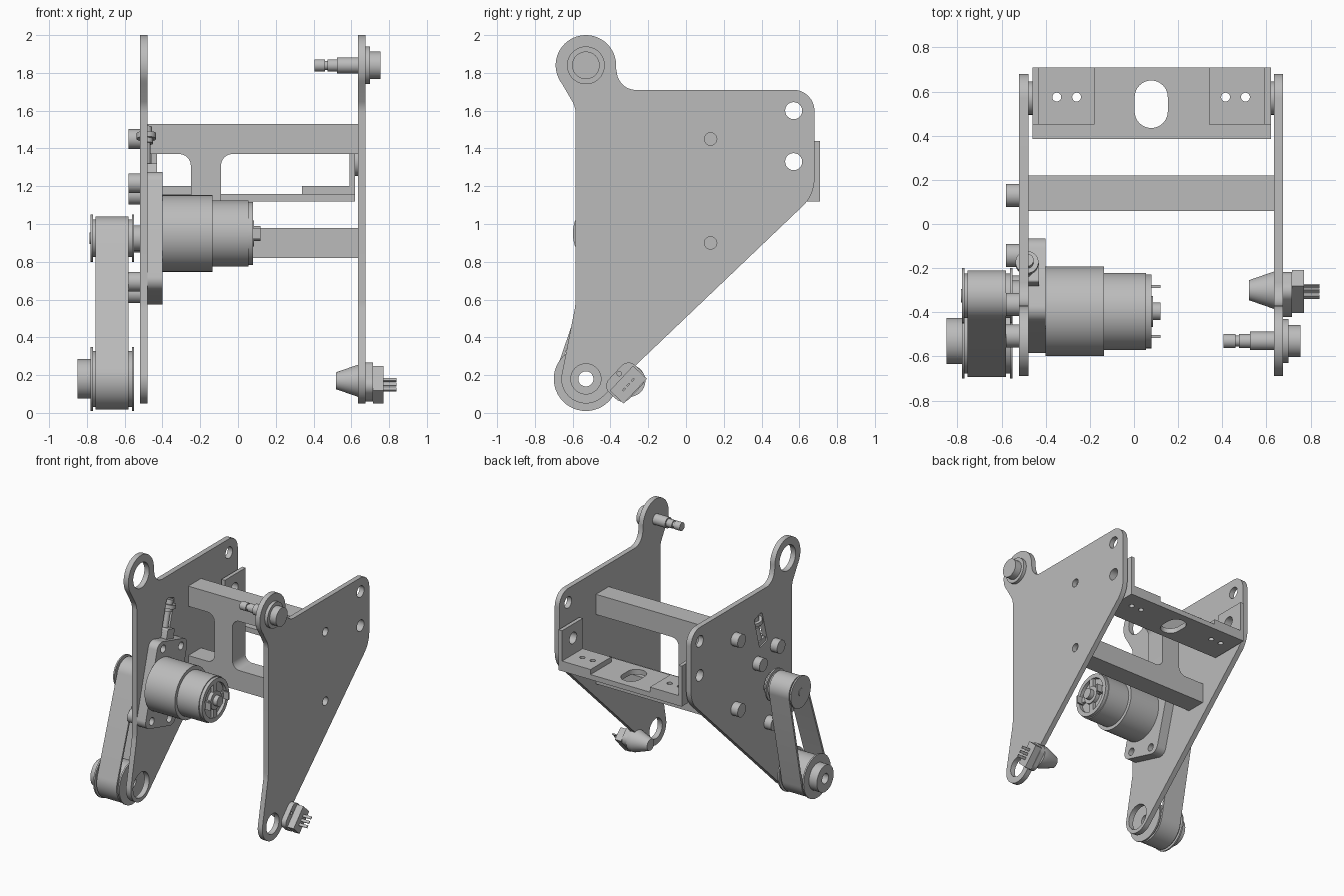
import bpy, bmesh, math
from mathutils import Matrix, Vector

cube = bpy.data.objects.get("Cube")
if cube:
    bpy.data.objects.remove(cube, do_unlink=True)

grey = bpy.data.materials.new("plain grey")
grey.use_nodes = True
grey.diffuse_color = (0.5, 0.5, 0.5, 1)
grey.node_tree.nodes["Principled BSDF"].inputs["Base Color"].default_value = (0.5, 0.5, 0.5, 1)

parts = []
AXES = {"x": Matrix(((0, 0, 1), (1, 0, 0), (0, 1, 0))),
        "y": Matrix(((1, 0, 0), (0, 0, -1), (0, 1, 0))),
        "z": Matrix.Identity(3)}


def add(name, bm):
    bmesh.ops.remove_doubles(bm, verts=bm.verts, dist=1e-5)
    bmesh.ops.recalc_face_normals(bm, faces=bm.faces)
    mesh = bpy.data.meshes.new(name)
    bm.to_mesh(mesh)
    bm.free()
    mesh.materials.clear()
    mesh.materials.append(grey)
    ob = bpy.data.objects.new(name, mesh)
    bpy.context.collection.objects.link(ob)
    parts.append(ob)


def arc(c, r, a0, a1, n=32):
    angles = [math.radians(a0 + (a1 - a0) * i / n) for i in range(n + 1)]
    return [(c[0] + r * math.cos(a), c[1] + r * math.sin(a)) for a in angles]


def circle(c, r):
    return arc(c, r, 0, 360, 40)[:-1]


def rounded(corners, n=8):
    """Polygon whose corners (a, b, radius) are filleted."""
    out = []
    for i, (a, b, r) in enumerate(corners):
        p = Vector((a, b))
        if r == 0:
            out.append((a, b))
            continue
        u = (Vector(corners[i - 1][:2]) - p).normalized()
        v = (Vector(corners[(i + 1) % len(corners)][:2]) - p).normalized()
        half = u.angle(v) / 2
        c = p + (u + v).normalized() * r / math.sin(half)
        s = p + u * r / math.tan(half) - c
        e = p + v * r / math.tan(half) - c
        for k in range(n + 1):
            out.append(tuple(c + (s.lerp(e, k / n)).normalized() * r))
    return out


def rect(a0, a1, b0, b1, r=0):
    return rounded([(a0, b0, r), (a1, b0, r), (a1, b1, r), (a0, b1, r)])


def prism(name, axis, lo, hi, outline, holes=()):
    """Filled outline with holes, extruded along an axis."""
    cu = bpy.data.curves.new(name, "CURVE")
    cu.dimensions, cu.fill_mode, cu.extrude = "2D", "BOTH", (hi - lo) / 2
    for loop in (outline, *holes):
        sp = cu.splines.new("POLY")
        sp.points.add(len(loop) - 1)
        for pt, q in zip(sp.points, loop):
            pt.co = (q[0], q[1], 0, 1)
        sp.use_cyclic_u = True
    tmp = bpy.data.objects.new(name, cu)
    mesh = bpy.data.meshes.new_from_object(tmp)
    bm = bmesh.new()
    bm.from_mesh(mesh)
    bpy.data.objects.remove(tmp)
    bpy.data.curves.remove(cu)
    bpy.data.meshes.remove(mesh)
    shift = Vector([(lo + hi) / 2 if k == axis else 0 for k in "xyz"])
    bm.transform(Matrix.Translation(shift) @ AXES[axis].to_4x4())
    add(name, bm)


def turned(name, profile, origin, axis=(1, 0, 0), closed=False, n=40):
    """Profile of (distance along axis, radius) spun about the axis."""
    if not closed:
        profile = [(profile[0][0], 0), *profile, (profile[-1][0], 0)]
    bm = bmesh.new()
    vs = [bm.verts.new((r, 0, d)) for d, r in profile]
    es = [bm.edges.new(p) for p in zip(vs, vs[1:] + (vs[:1] if closed else []))]
    bmesh.ops.spin(bm, geom=vs + es, cent=(0, 0, 0), axis=(0, 0, 1), angle=math.tau, steps=n)
    rot = Vector(axis).to_track_quat("Z", "Y").to_matrix().to_4x4()
    bm.transform(Matrix.Translation(origin) @ rot)
    add(name, bm)


# Tilted frame of the motor mount and belt
LOW, TOP = (-0.53, 0.18), (-0.325, 0.925)
up = (Vector(TOP) - Vector(LOW)).normalized()
side = Vector((up.y, -up.x))


def tilt(s, u):
    return tuple(Vector(TOP) + side * s + up * u)


def tilted(loop):
    return [tilt(*p) for p in loop]


# Side plates
LOBE = (-0.53, 1.84)
plate = rounded(
    [(*p, 0) for p in arc(LOBE, 0.16, 218, -5)]
    + [(-0.35, 1.71, 0.1), (0.68, 1.71, 0.11), (0.68, 1.154, 0.2)]
    + [(*p, 0) for p in arc(LOW, 0.13, -46, -193)]
    + [(-0.585, 0.57, 0.3), (-0.585, 1.62, 0.12)])
BEAM_BOLTS = [(0.13, 1.45), (0.13, 0.9)]
common = [circle((0.57, z), 0.045) for z in (1.6, 1.33)]
slot = tilted(rect(-0.05, 0.05, 0.36, 0.62, 0.02))
prism("right_plate", "x", -0.52, -0.478, plate,
      common + [circle(LOBE, 0.1), circle(LOW, 0.1), slot, circle(TOP, 0.09)])
prism("left_plate", "x", 0.635, 0.675, plate,
      common + [circle(p, 0.033) for p in BEAM_BOLTS] + [circle(LOW, 0.08)])

# Cross frame: two beams joined by a filleted web
prism("cross_frame", "y", 0.06, 0.22, rounded([
    (-0.478, 1.37, 0), (-0.25, 1.37, 0.06), (-0.25, 0.98, 0.06), (-0.478, 0.98, 0),
    (-0.478, 0.82, 0), (0.635, 0.82, 0), (0.635, 0.98, 0), (-0.09, 0.98, 0.06),
    (-0.09, 1.37, 0.06), (0.635, 1.37, 0), (0.635, 1.53, 0), (-0.478, 1.53, 0)]))

# Rear shelf with angle brackets and spacers
pad_holes = [[circle((x, 0.575), 0.02) for x in xs] for xs in ((-0.35, -0.26), (0.415, 0.505))]
oval = rect(0.003, 0.153, 0.435, 0.65, 0.0745)
prism("rear_shelf", "z", 1.12, 1.16, rect(-0.46, 0.62, 0.385, 0.71),
      pad_holes[0] + pad_holes[1] + [oval])
for tag, x0, x1, wall, gap, holes in (
        ("right", -0.46, -0.18, -0.46, -0.478, pad_holes[0]),
        ("left", 0.34, 0.62, 0.59, 0.62, pad_holes[1])):
    prism(tag + "_bracket_foot", "z", 1.16, 1.2, rect(x0, x1, 0.45, 0.71), holes)
    prism(tag + "_bracket_wall", "x", wall, wall + 0.03, rect(0.45, 0.71, 1.2, 1.44),
          [circle((0.57, 1.33), 0.045)])
    prism(tag + "_spacer", "x", gap, gap + 0.018, circle((0.57, 1.33), 0.075),
          [circle((0.57, 1.33), 0.045)])

# Bolts on the outside of the right plate
mount_bolts = [tilt(s, u) for s in (-0.115, 0.115) for u in (-0.27, 0.27)]
for p in BEAM_BOLTS + mount_bolts:
    turned("bolt_head", [(-0.58, 0.052), (-0.5, 0.052)], (0, *p))

# Motor mount with adjuster screw
prism("motor_mount", "x", -0.478, -0.4, tilted(rect(-0.195, 0.195, -0.325, 0.325, 0.06)),
      [circle(p, 0.03) for p in mount_bolts])
prism("adjuster_block", "x", -0.51, -0.43, tilted(rect(-0.045, 0.045, 0.32, 0.4, 0.01)))
turned("adjuster_screw", [(0.38, 0.022), (0.52, 0.022), (0.52, 0.035), (0.545, 0.035),
                          (0.545, 0.052), (0.575, 0.052), (0.575, 0.03), (0.61, 0.03)],
       (-0.485, *TOP), (0, *up))

# Motor: gearbox, can, end cap with spokes, terminals
MOTOR = tilt(-0.075, 0.005)
my, mz = MOTOR
turned("motor_body", [(-0.4, 0.203), (-0.135, 0.203), (-0.135, 0.175), (0.055, 0.175)], (0, *MOTOR), n=56)
prism("motor_cap_ring", "x", 0.055, 0.08, circle(MOTOR, 0.168), [circle(MOTOR, 0.135)])
turned("motor_end_hub", [(0.05, 0.07), (0.085, 0.07), (0.085, 0.04), (0.12, 0.04)], (0, *MOTOR))
prism("motor_spoke_upright", "x", 0.055, 0.078, rect(my - 0.02, my + 0.02, mz - 0.15, mz + 0.15))
prism("motor_spoke_level", "x", 0.055, 0.077, rect(my - 0.15, my + 0.15, mz - 0.02, mz + 0.02))
for s in (-1, 1):
    y = my + s * 0.113
    prism("motor_terminal", "x", 0.06, 0.12, rect(y - 0.007, y + 0.007, mz - 0.03, mz + 0.03))


# Pulleys and belt
def pulley(name, c, r, flange, hub, bore):
    turned(name, [(-0.78, bore), (-0.78, flange), (-0.768, flange), (-0.768, r), (-0.562, r),
                  (-0.562, flange), (-0.55, flange), (-0.55, bore)], (0, *c), closed=True, n=48)
    if hub:
        turned(name + "_hub", [(-0.85, bore), (-0.85, hub), (-0.78, hub), (-0.78, bore)],
               (0, *c), closed=True)


pulley("lower_pulley", LOW, 0.148, 0.17, 0.105, 0.04)
pulley("upper_pulley", TOP, 0.1, 0.125, 0, 0.03)
turned("motor_shaft", [(-0.785, 0.03), (-0.55, 0.03), (-0.55, 0.068), (-0.4, 0.068)], (0, *TOP))


def belt_loop(r_low, r_top):
    span = (Vector(TOP) - Vector(LOW)).length
    heading = math.degrees(math.atan2(up.y, up.x))
    b = math.degrees(math.acos((r_low - r_top) / span))
    return arc(LOW, r_low, heading + b, heading + 360 - b) + arc(TOP, r_top, heading - b, heading + b)


prism("drive_belt", "x", -0.755, -0.58, belt_loop(0.163, 0.115), [belt_loop(0.147, 0.099)])

# Stepped pivot stud through the left plate
turned("pivot_stud", [(0.405, 0.032), (0.46, 0.032), (0.46, 0.024), (0.475, 0.024), (0.475, 0.032),
                      (0.525, 0.032), (0.525, 0.042), (0.675, 0.042), (0.675, 0.1), (0.7, 0.1),
                      (0.7, 0.073), (0.755, 0.073)], (0, *LOBE))

# Push button unit at the foot of the left plate
BUTTON = Vector((-0.32, 0.163))
d = Vector((math.cos(math.radians(47)), math.sin(math.radians(47))))
e = Vector((-d.y, d.x))


def turn(loop):
    return [tuple(BUTTON + d * a + e * b) for a, b in loop]


turned("button_cone", [(0.52, 0.045), (0.635, 0.085), (0.675, 0.085)], (0, -0.3, 0.17))
prism("button_flange", "x", 0.675, 0.715, turn(rect(-0.1, 0.1, -0.075, 0.075, 0.05)),
      [turn(circle((0.01, 0.095 - 0.04), 0.012))])
prism("button_case", "x", 0.715, 0.77, turn(rect(-0.09, 0.09, -0.07, 0.03)))
for a in (-0.035, 0, 0.035):
    prism("button_pin", "x", 0.77, 0.84, turn(rect(a - 0.01, a + 0.01, -0.025, -0.015)))

# Smooth round surfaces, keep edges sharp
bpy.ops.object.select_all(action="DESELECT")
for ob in parts:
    ob.select_set(True)
bpy.context.view_layer.objects.active = parts[0]
bpy.ops.object.shade_smooth_by_angle(angle=math.radians(30))
